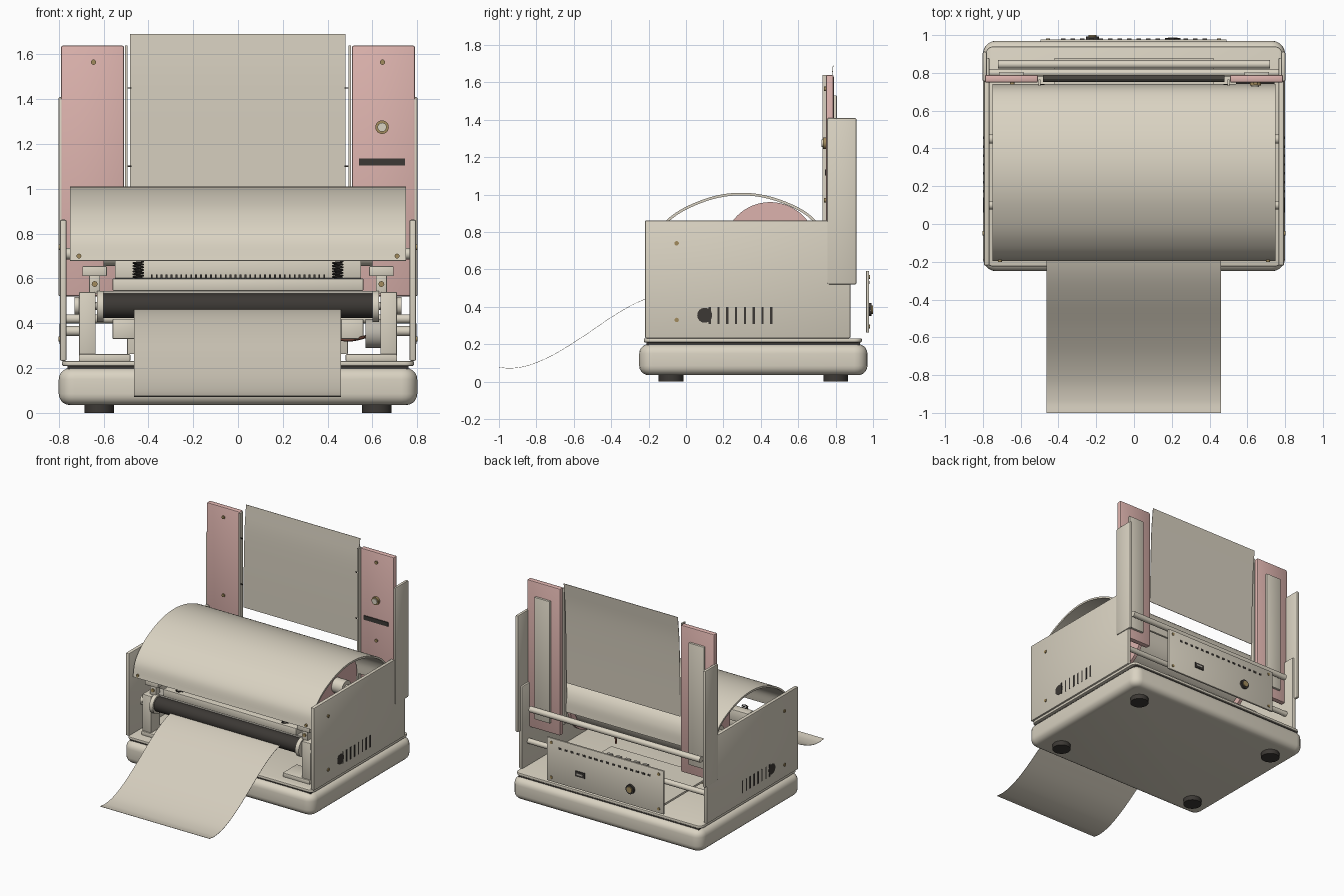
import bpy, bmesh, math
from mathutils import Vector

if "Cube" in bpy.data.objects:
    bpy.data.objects.remove(bpy.data.objects["Cube"])


def material(name, rgb):
    m = bpy.data.materials.new(name)
    m.diffuse_color = (*rgb, 1)
    m.use_nodes = True
    m.node_tree.nodes["Principled BSDF"].inputs["Base Color"].default_value = m.diffuse_color
    return m


CREAM = material("cream plastic", (0.70, 0.65, 0.54))
PAPER = material("paper", (0.66, 0.61, 0.51))
PINK = material("dusty pink", (0.72, 0.45, 0.42))
DARK = material("dark rubber", (0.045, 0.04, 0.035))
BRASS = material("brass", (0.36, 0.26, 0.11))
GREY = material("warm grey metal", (0.50, 0.47, 0.41))
BROWN = material("brown wire", (0.16, 0.06, 0.04))


def finish(name, bm, mat):
    bmesh.ops.recalc_face_normals(bm, faces=bm.faces)
    me = bpy.data.meshes.new(name)
    bm.to_mesh(me)
    bm.free()
    me.materials.append(mat)
    ob = bpy.data.objects.new(name, me)
    bpy.context.collection.objects.link(ob)
    bpy.context.view_layer.objects.active = ob
    bpy.ops.object.select_all(action='DESELECT')
    ob.select_set(True)
    bpy.ops.object.shade_smooth_by_angle(angle=math.radians(35))
    return ob


def box(name, x, y, z, mat, bevel=0.0, seg=2, corner=0.0):
    """Box from (min, max) ranges; corner rounds only the upright edges."""
    bm = bmesh.new()
    bmesh.ops.create_cube(bm, size=1)
    for v in bm.verts:
        v.co = Vector(r[0] + (c + 0.5) * (r[1] - r[0]) for c, r in zip(v.co, (x, y, z)))
    if corner:
        up = [e for e in bm.edges if abs(e.verts[0].co.z - e.verts[1].co.z) > 1e-4]
        bmesh.ops.bevel(bm, geom=up, offset=corner, segments=5, affect='EDGES', profile=0.5)
    if bevel:
        edges = [e for e in bm.edges if e.calc_face_angle(0) > 0.6]
        bmesh.ops.bevel(bm, geom=edges, offset=bevel, segments=seg, affect='EDGES', profile=0.5)
    return finish(name, bm, mat)


def cyl(name, c, r, length, axis, mat, n=24):
    bm = bmesh.new()
    bmesh.ops.create_cone(bm, cap_ends=True, segments=n, radius1=r, radius2=r, depth=length)
    d = Vector([1.0 if a == axis else 0.0 for a in "xyz"])
    bm.transform(d.to_track_quat('Z', 'Y').to_matrix().to_4x4())
    bmesh.ops.translate(bm, verts=bm.verts, vec=c)
    return finish(name, bm, mat)


def smooth_path(pts, steps=6):
    """Catmull-Rom through 2D points."""
    p = [Vector(q) for q in pts]
    p = [2 * p[0] - p[1]] + p + [2 * p[-1] - p[-2]]
    out = []
    for i in range(1, len(p) - 2):
        a, b, c, d = p[i - 1:i + 3]
        for k in range(steps):
            t = k / steps
            out.append(0.5 * (2 * b + (c - a) * t + (2 * a - 5 * b + 4 * c - d) * t * t
                              + (3 * b - a - 3 * c + d) * t ** 3))
    return out + [p[-2]]


def sheet(name, pts, x, thick, mat):
    """Bent sheet: a y-z path given thickness and extruded across x."""
    path = smooth_path(pts)
    inner = []
    for i, q in enumerate(path):
        t = (path[min(i + 1, len(path) - 1)] - path[max(i - 1, 0)]).normalized()
        inner.append(q + Vector((t.y, -t.x)) * thick)
    bm = bmesh.new()
    rows = [[bm.verts.new((xx, a.x, a.y)) for a in line] for line in (path, inner) for xx in x]
    o0, o1, i0, i1 = rows
    for a, b in ((o0, o1), (i0, i1), (o0, i0), (o1, i1)):
        for k in range(len(path) - 1):
            bm.faces.new((a[k], a[k + 1], b[k + 1], b[k]))
    for k in (0, -1):
        bm.faces.new((o0[k], o1[k], i1[k], i0[k]))
    return finish(name, bm, mat)


def tube(name, pts, r, mat):
    cu = bpy.data.curves.new(name, 'CURVE')
    cu.dimensions = '3D'
    cu.bevel_depth = r
    cu.bevel_resolution = 2
    sp = cu.splines.new('POLY')
    sp.points.add(len(pts) - 1)
    for p, q in zip(sp.points, pts):
        p.co = (*q, 1)
    cu.materials.append(mat)
    bpy.context.collection.objects.link(bpy.data.objects.new(name, cu))


def mx(s, a, b):
    return tuple(sorted((s * a, s * b)))


# Base, shadow gap, deck and feet
box("base", (-0.80, 0.80), (-0.25, 0.97), (0.035, 0.20), CREAM, 0.05, 5, 0.07)
box("base_gap", (-0.76, 0.76), (-0.21, 0.93), (0.195, 0.215), DARK)
box("deck", (-0.785, 0.785), (-0.225, 0.94), (0.21, 0.232), CREAM, 0.006, 2, 0.04)
for s in (-1, 1):
    for y in (-0.08, 0.80):
        cyl("foot", (s * 0.62, y, 0.025), 0.066, 0.05, 'z', DARK, 32)

# Side panels with wings, vent slots and screws
for s in (-1, 1):
    box("side_panel", mx(s, 0.765, 0.795), (-0.22, 0.88), (0.232, 0.862), CREAM, 0.008)
    box("rear_wing", mx(s, 0.778, 0.802), (0.755, 0.912), (0.52, 1.41), CREAM, 0.009)
    for k in range(8):
        y = 0.127 + k * 0.047
        box("vent_slot", mx(s, 0.792, 0.797), (y - 0.006, y + 0.006), (0.308, 0.40), DARK)
    for z in (0.33, 0.74):
        cyl("panel_screw", (s * 0.796, -0.05, z), 0.012, 0.01, 'x', BRASS, 12)
    cyl("side_knob", (s * 0.79, 0.10, 0.355), 0.04, 0.012, 'x', DARK)

# Pink uprights with backing plate, inner rail and screws
for s in (-1, 1):
    box("upright", mx(s, 0.508, 0.79), (0.748, 0.79), (0.52, 1.64), PINK, 0.01)
    box("upright_back_plate", mx(s, 0.585, 0.715), (0.785, 0.806), (0.60, 1.53), CREAM, 0.004)
    box("inner_rail", mx(s, 0.494, 0.505), (0.73, 0.765), (0.60, 1.64), CREAM)
    for z in (0.97, 1.565):
        cyl("upright_screw", (s * 0.645, 0.745, z), 0.012, 0.012, 'y', BRASS, 12)
    for z in (1.10, 1.45):
        box("rail_tick", mx(s, 0.475, 0.50), (0.735, 0.74), (z - 0.003, z + 0.003), DARK)
cyl("button_ring", (0.643, 0.742, 1.275), 0.030, 0.02, 'y', BRASS)
cyl("button", (0.643, 0.735, 1.275), 0.020, 0.02, 'y', CREAM)
box("card_slot", (0.54, 0.745), (0.742, 0.75), (1.103, 1.135), DARK)

# Curved cover with front screws
sheet("curved_cover", [(-0.195, 0.68), (-0.17, 0.785), (-0.10, 0.868), (0.0, 0.935), (0.15, 0.992),
                       (0.30, 1.01), (0.45, 0.99), (0.60, 0.932), (0.69, 0.865), (0.73, 0.79),
                       (0.742, 0.69)], (-0.75, 0.75), 0.014, CREAM)
for s in (-1, 1):
    cyl("cover_screw", (s * 0.71, -0.195, 0.70), 0.011, 0.012, 'y', BRASS, 12)

# Paper: upright sheet, roll and outgoing sheet
sheet("upright_sheet", [(0.752, 0.92), (0.757, 1.2), (0.767, 1.5), (0.785, 1.69)],
      (-0.482, 0.48), 0.003, PAPER)
cyl("paper_roll", (0, 0.45, 0.71), 0.21, 0.96, 'x', PAPER, 64)
for s in (-1, 1):
    cyl("roll_disc", (s * 0.50, 0.45, 0.71), 0.25, 0.025, 'x', PINK, 64)
    cyl("roll_hub", (s * 0.55, 0.45, 0.71), 0.055, 0.10, 'x', CREAM)
cyl("roll_axle", (0, 0.45, 0.71), 0.025, 1.54, 'x', CREAM)
sheet("outgoing_sheet", [(-1.0, 0.078), (-0.93, 0.073), (-0.83, 0.092), (-0.7, 0.15), (-0.55, 0.243),
                         (-0.4, 0.345), (-0.28, 0.415), (-0.18, 0.455), (-0.10, 0.47)],
      (-0.464, 0.46), 0.002, PAPER)

# Feed roller between brackets
cyl("feed_roller", (0, -0.10, 0.478), 0.055, 1.2, 'x', DARK, 32)
cyl("roller_shaft", (0, -0.10, 0.478), 0.018, 1.44, 'x', GREY)
for s in (-1, 1):
    cyl("roller_disc", (s * 0.615, -0.10, 0.475), 0.07, 0.03, 'x', CREAM, 32)
    box("roller_bracket", mx(s, 0.635, 0.71), (-0.14, -0.03), (0.25, 0.54), CREAM, 0.006)
    box("bracket_foot", mx(s, 0.48, 0.71), (-0.15, 0.02), (0.23, 0.262), CREAM, 0.005)
    box("bracket_post", mx(s, 0.615, 0.665), (-0.11, -0.06), (0.53, 0.63), CREAM, 0.004)
    box("bracket_cap", mx(s, 0.585, 0.695), (-0.13, -0.03), (0.61, 0.655), CREAM, 0.005)
    cyl("bracket_screw", (s * 0.64, -0.112, 0.575), 0.013, 0.01, 'y', BRASS, 12)
    cyl("shaft_nut", (s * 0.72, -0.10, 0.478), 0.04, 0.02, 'x', CREAM)
    cyl("cross_pin", (s * 0.74, 0.10, 0.365), 0.022, 0.10, 'x', CREAM)
    box("inner_support", mx(s, 0.46, 0.56), (0.08, 0.2), (0.33, 0.42), CREAM, 0.005)
    # pressure spring
    tube("spring", [(s * 0.445 + 0.022 * math.cos(a * math.pi / 5), -0.07 + 0.022 * math.sin(a * math.pi / 5),
                     0.60 + 0.075 * a / 60) for a in range(61)], 0.004, DARK)
box("roller_top_strip", (-0.65, 0.65), (-0.09, 0.0), (0.532, 0.545), GREY)
box("print_bar", (-0.56, 0.56), (-0.10, 0.02), (0.545, 0.60), CREAM, 0.005)
box("print_head", (-0.55, 0.55), (-0.03, 0.04), (0.60, 0.685), CREAM, 0.004)
for k in range(36):
    x = -0.385 + k * 0.022
    box("comb_tooth", (x - 0.004, x + 0.004), (-0.037, -0.03), (0.60, 0.617), DARK)

# Drive motor and wire
cyl("motor", (0.605, 0.04, 0.355), 0.065, 0.07, 'x', GREY, 32)
tube("wire", [(0.57 - 0.03 * k, 0.05 + 0.04 * k, 0.34 - 0.015 * math.sin(k * 0.6)) for k in range(9)], 0.007, BROWN)

# Circuit board with chips
box("circuit_board", (-0.42, 0.42), (0.30, 0.88), (0.265, 0.28), CREAM)
box("main_chip", (-0.19, -0.05), (0.60, 0.72), (0.28, 0.315), DARK)
for i in range(5):
    for j in range(4):
        x, y = 0.02 + i * 0.075, 0.42 + j * 0.1
        box("small_component", (x, x + 0.04), (y, y + 0.02), (0.28, 0.295), GREY)
for x in (-0.38, 0.38):
    for y in (0.34, 0.84):
        cyl("board_standoff", (x, y, 0.25), 0.02, 0.04, 'z', BRASS, 12)

# Rear rods
cyl("rear_rod", (0, 0.845, 0.69), 0.022, 1.44, 'x', CREAM)
cyl("lower_rear_rod", (0, 0.80, 0.42), 0.02, 1.53, 'x', CREAM)

# Rear connector panel
box("connector_panel", (-0.495, 0.49), (0.963, 0.978), (0.262, 0.592), CREAM, 0.003)
for k in range(16):
    x = -0.375 + k * 0.05
    box("panel_vent", (x - 0.012, x + 0.012), (0.976, 0.981), (0.523, 0.537), DARK)
box("data_port", (0.165, 0.245), (0.975, 0.985), (0.36, 0.40), DARK)
box("data_port_tongue", (0.18, 0.23), (0.98, 0.988), (0.374, 0.386), GREY)
cyl("power_jack", (-0.22, 0.978, 0.385), 0.035, 0.03, 'y', DARK)
cyl("power_jack_ring", (-0.22, 0.985, 0.385), 0.022, 0.03, 'y', BRASS)
for x in (-0.455, 0.45):
    for z in (0.295, 0.56):
        cyl("panel_bolt", (x, 0.979, z), 0.011, 0.008, 'y', BRASS, 12)
